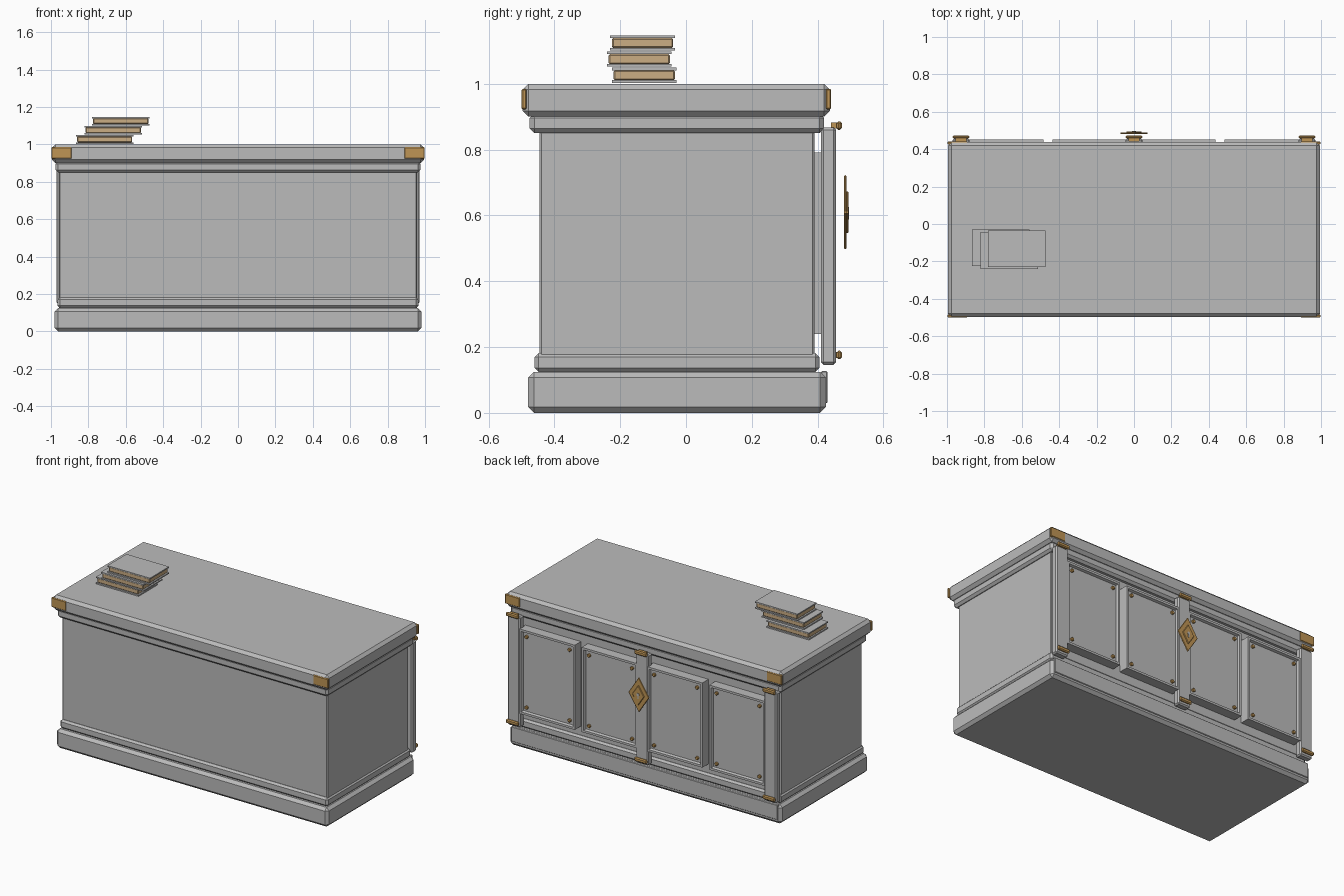
import bpy
import bmesh
import math

old = bpy.data.objects.get("Cube")
if old:
    bpy.data.objects.remove(old, do_unlink=True)


def material(name, rgb):
    m = bpy.data.materials.new(name)
    m.use_nodes = True
    m.diffuse_color = (*rgb, 1)
    m.node_tree.nodes["Principled BSDF"].inputs["Base Color"].default_value = (*rgb, 1)
    return m


GREY = material("plain grey", (0.5, 0.5, 0.5))
BRASS = material("aged brass", (0.52, 0.30, 0.09))
PAPER = material("book paper", (0.60, 0.42, 0.23))


def finish(name, bm, mat, bevel=0.0):
    bmesh.ops.recalc_face_normals(bm, faces=bm.faces)
    mesh = bpy.data.meshes.new(name)
    bm.to_mesh(mesh)
    bm.free()
    mesh.materials.append(mat)
    ob = bpy.data.objects.new(name, mesh)
    bpy.context.collection.objects.link(ob)
    if bevel:
        mod = ob.modifiers.new("chamfer", "BEVEL")
        mod.width = bevel
        mod.segments = 1
    return ob


def box_mesh(x, y, z):
    """Cuboid from (low, high) ranges on each axis."""
    bm = bmesh.new()
    bmesh.ops.create_cube(bm, size=1)
    for v in bm.verts:
        v.co = [sum(r) / 2 + c * (r[1] - r[0]) for r, c in zip((x, y, z), v.co)]
    return bm


def box(name, x, y, z, mat=GREY, bevel=0.0):
    return finish(name, box_mesh(x, y, z), mat, bevel)


def around(centre, width):
    return (centre - width / 2, centre + width / 2)


def knob(name, x, y, z, radius, depth, sides, mat, stretch=1.0, bevel=0.0):
    """Prism with its axis along y, optionally stretched in height."""
    bm = bmesh.new()
    bmesh.ops.create_cone(bm, cap_ends=True, segments=sides, radius1=radius,
                          radius2=radius, depth=depth)
    for v in bm.verts:
        a, b, c = v.co
        v.co = (x + a, y + c, z + b * stretch)
    return finish(name, bm, mat, bevel)


# Stacked carcass of the counter
box("plinth", (-0.98, 0.98), (-0.48, 0.425), (0, 0.125), bevel=0.018)
box("base_moulding", (-0.965, 0.965), (-0.46, 0.405), (0.125, 0.182), bevel=0.012)
box("body", (-0.957, 0.957), (-0.445, 0.39), (0.13, 0.87), bevel=0.006)
box("top_moulding", (-0.976, 0.976), (-0.475, 0.42), (0.85, 0.91), bevel=0.014)
box("counter_top", (-0.994, 0.994), (-0.497, 0.438), (0.9, 1.0), bevel=0.018)
box("plinth_back_plate", (-0.96, 0.96), (0.41, 0.43), (0.03, 0.127), bevel=0.003)

# Brass corner guards on the counter top
for side in (-1, 1):
    for tag, y in (("front", (-0.5, -0.484)), ("back", (0.425, 0.441))):
        x = sorted((side * 0.89, side * 0.998))
        box(f"corner_guard_{tag}", x, y, (0.922, 0.985), BRASS, 0.004)

# Framed back panels with brass studs
for px in (-0.685, -0.235, 0.235, 0.685):
    bm = box_mesh(around(px, 0.40), (0.388, 0.453), (0.24, 0.792))
    back = [f for f in bm.faces if f.normal.y > 0.9 or f.calc_center_median().y > 0.45]
    bmesh.ops.inset_region(bm, faces=back, thickness=0.02)
    bmesh.ops.inset_region(bm, faces=back, thickness=0.008, depth=-0.015)
    finish("back_panel", bm, GREY)
    for sx in (-1, 1):
        for sz in (-1, 1):
            knob("panel_stud", px + sx * 0.155, 0.442, 0.516 + sz * 0.23,
                 0.012, 0.016, 8, BRASS, bevel=0.003)

# Back pilasters with brass clamps at both ends
for px in (-0.925, 0, 0.925):
    box("pilaster", around(px, 0.09), (0.41, 0.456), (0.146, 0.868), bevel=0.008)
    for pz in (0.176, 0.873):
        box("clamp_neck", around(px, 0.06), (0.44, 0.462), around(pz, 0.018), BRASS)
        box("clamp", around(px, 0.09), (0.457, 0.474), around(pz, 0.026), BRASS, 0.006)

# Diamond lock plate on the middle pilaster
knob("lock_plate", 0, 0.484, 0.61, 0.075, 0.008, 4, BRASS, 1.53, 0.003)
knob("lock_centre", 0, 0.490, 0.61, 0.043, 0.008, 4, BRASS, 1.53, 0.003)
knob("keyhole", 0, 0.494, 0.615, 0.010, 0.004, 8, GREY)
box("keyhole_slot", around(0, 0.008), (0.49, 0.496), (0.588, 0.612))

# Stack of three books
for i, (bx, by) in enumerate(((-0.713, -0.127), (-0.667, -0.142), (-0.627, -0.132))):
    z = 1.003 + 0.049 * i
    for dz in (0, 0.038):
        box("book_cover", around(bx, 0.307), around(by, 0.197), (z + dz, z + dz + 0.008))
    box("book_pages", around(bx, 0.295), around(by, 0.186), (z + 0.008, z + 0.038),
        PAPER, 0.004)
